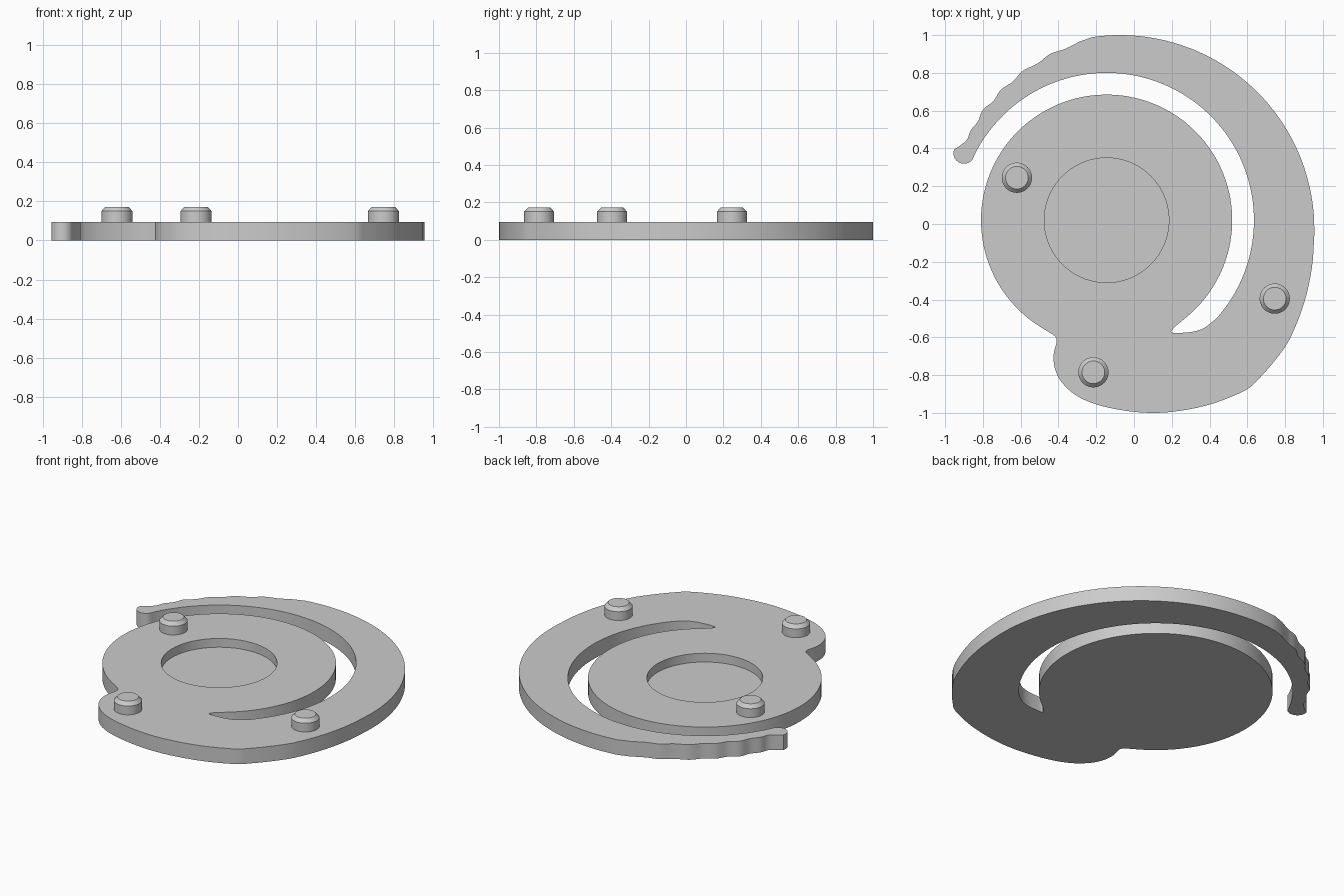
import bpy, bmesh, math
from mathutils import Vector

if "Cube" in bpy.data.objects:
    bpy.data.objects.remove(bpy.data.objects["Cube"])

CX, CY = -0.145, 0.02      # centre of the round hub
T = 0.095                  # plate thickness

grey = bpy.data.materials.new("plain grey")
grey.diffuse_color = (0.6, 0.6, 0.6, 1)
grey.use_nodes = True
grey.node_tree.nodes["Principled BSDF"].inputs["Base Color"].default_value = grey.diffuse_color


def arc(cx, cy, r, a0, a1, n):
    """Points along an arc, angles in degrees."""
    out = []
    for i in range(n + 1):
        a = math.radians(a0 + (a1 - a0) * i / n)
        out.append(Vector((cx + r * math.cos(a), cy + r * math.sin(a))))
    return out


def spline(pts, n=4):
    """Smooth curve through the given points."""
    p = [Vector(q) for q in pts]
    p = [p[0] * 2 - p[1]] + p + [p[-1] * 2 - p[-2]]
    out = []
    for a, b, c, d in zip(p, p[1:], p[2:], p[3:]):
        for i in range(n):
            t = i / n
            out.append(0.5 * (2 * b + (c - a) * t + (2 * a - 5 * b + 4 * c - d) * t * t
                              + (3 * b - a - 3 * c + d) * t ** 3))
    return out + [p[-2]]


def finish(name, bm):
    bmesh.ops.recalc_face_normals(bm, faces=bm.faces)
    me = bpy.data.meshes.new(name)
    bm.to_mesh(me)
    bm.free()
    ob = bpy.data.objects.new(name, me)
    bpy.context.collection.objects.link(ob)
    me.materials.append(grey)
    return ob


def prism(name, pts, z0, z1):
    bm = bmesh.new()
    f = bm.faces.new([bm.verts.new((p.x, p.y, z0)) for p in pts])
    ext = bmesh.ops.extrude_face_region(bm, geom=[f], use_keep_orig=True)
    top = [v for v in ext["geom"] if isinstance(v, bmesh.types.BMVert)]
    bmesh.ops.translate(bm, verts=top, vec=(0, 0, z1 - z0))
    return finish(name, bm)


def smooth(ob):
    bpy.ops.object.select_all(action='DESELECT')
    ob.select_set(True)
    bpy.context.view_layer.objects.active = ob
    bpy.ops.object.shade_smooth_by_angle(angle=math.radians(30))


# Plate outline: hub edge, rounded foot, outer sweep, wavy tip, slot edge
hub = arc(CX, CY, 0.665, -52, 240, 110)
foot = spline([(-0.435, -0.582), (-0.414, -0.60), (-0.411, -0.63), (-0.425, -0.69),
               (-0.42, -0.76), (-0.385, -0.835), (-0.31, -0.905), (-0.2, -0.955),
               (-0.05, -0.988), (0.1, -1.0), (0.25, -0.988), (0.42, -0.95),
               (0.59, -0.88), (0.66, -0.82), (0.74, -0.73), (0.824, -0.61),
               (0.9, -0.42), (0.942, -0.23), (0.955, -0.05)])
sweep = arc(-0.075, -0.03, 1.03, 3, 98, 48)
wavy = spline([(-0.29, 0.965), (-0.37, 0.925), (-0.445, 0.90), (-0.51, 0.85),
               (-0.59, 0.81), (-0.64, 0.755), (-0.705, 0.71), (-0.745, 0.65),
               (-0.80, 0.605), (-0.825, 0.545), (-0.865, 0.495), (-0.885, 0.445),
               (-0.935, 0.405)])
tip = arc(-0.90, 0.375, 0.056, 160, 335, 14)
slot = arc(CX, CY, 0.78, 154, -42, 90)
slot_end = spline([(0.40, -0.53), (0.36, -0.556), (0.30, -0.572), (0.22, -0.577),
                   (0.197, -0.57), (0.215, -0.545)])
plate = prism("plate", hub + foot + sweep + wavy + tip + slot + slot_end, 0, T)

# Round recess in the hub
cutter = prism("recess_cutter", arc(CX, CY, 0.33, 0, 355, 71), 0.04, 0.3)
cutter.hide_render = True
mod = plate.modifiers.new("recess", 'BOOLEAN')
mod.operation = 'DIFFERENCE'
mod.solver = 'EXACT'
mod.object = cutter
bpy.context.view_layer.objects.active = plate
bpy.ops.object.modifier_apply(modifier=mod.name)
bpy.data.objects.remove(cutter)
smooth(plate)

# Three chamfered locating pins
profile = [(0.08, T - 0.01), (0.08, 0.15), (0.06, 0.172)]
for i, (x, y) in enumerate([(-0.62, 0.245), (0.745, -0.395), (-0.215, -0.785)]):
    bm = bmesh.new()
    n = 40
    rings = [[bm.verts.new((p.x, p.y, z)) for p in arc(x, y, r, 0, 360 - 360 / n, n - 1)]
             for r, z in profile]
    for lo, hi in zip(rings, rings[1:]):
        for k in range(n):
            bm.faces.new((lo[k], lo[(k + 1) % n], hi[(k + 1) % n], hi[k]))
    bm.faces.new(rings[0][::-1])
    bm.faces.new(rings[-1])
    smooth(finish(f"pin_{i + 1}", bm))
